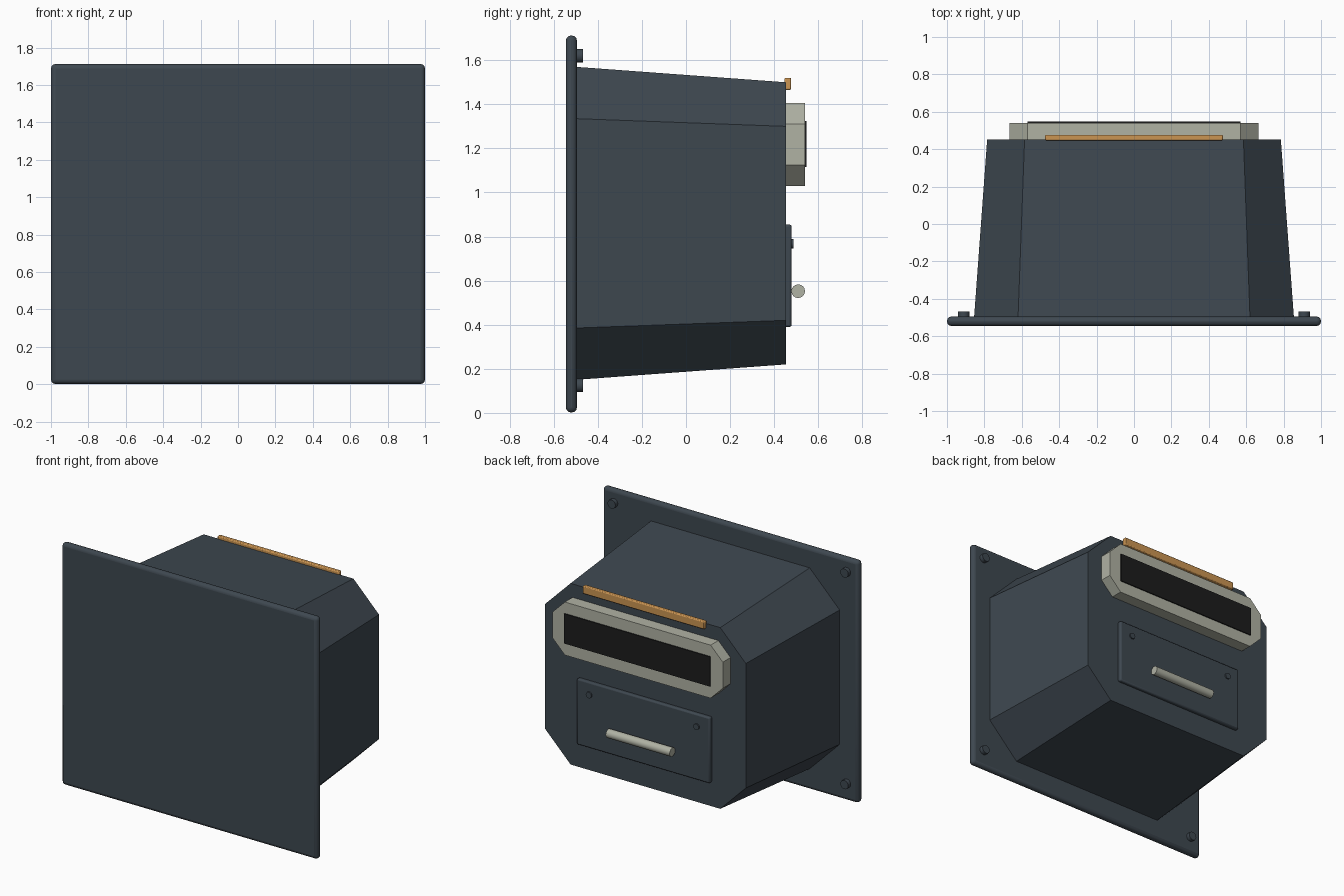
import bpy
import bmesh
from math import radians

if "Cube" in bpy.data.objects:
    bpy.data.objects.remove(bpy.data.objects["Cube"], do_unlink=True)


def material(name, rgb):
    m = bpy.data.materials.new(name)
    m.use_nodes = True
    m.diffuse_color = (*rgb, 1)
    m.node_tree.nodes["Principled BSDF"].inputs["Base Color"].default_value = (*rgb, 1)
    return m


SLATE = material("dark slate", (0.048, 0.064, 0.08))
CREAM = material("warm grey", (0.434, 0.445, 0.371))
AMBER = material("amber", (0.60, 0.30, 0.085))
BLACK = material("screen black", (0.012, 0.012, 0.012))


def box(name, size, centre, mat, bevel=0.0, segments=3):
    bpy.ops.mesh.primitive_cube_add(size=1, location=centre)
    ob = bpy.context.object
    ob.name = name
    ob.scale = size
    bpy.ops.object.transform_apply(location=False, rotation=False, scale=True)
    ob.data.materials.append(mat)
    if bevel:
        mod = ob.modifiers.new("rounded edges", "BEVEL")
        mod.width, mod.segments = bevel, segments
        bpy.ops.object.shade_smooth_by_angle(angle=radians(35))
    return ob


def rod(name, radius, length, centre, rotation, mat, sides=16):
    bpy.ops.mesh.primitive_cylinder_add(vertices=sides, radius=radius, depth=length,
                                        location=centre, rotation=rotation)
    ob = bpy.context.object
    ob.name = name
    ob.data.materials.append(mat)
    bpy.ops.object.shade_smooth_by_angle(angle=radians(35))
    return ob


def chamfered_rect(half_width, bottom, top, cut, y):
    """Eight corners of a rectangle with cut corners, in the plane y."""
    w, i = half_width, half_width - cut
    return [(i, y, bottom), (w, y, bottom + cut), (w, y, top - cut), (i, y, top),
            (-i, y, top), (-w, y, top - cut), (-w, y, bottom + cut), (-i, y, bottom)]


def loft(name, front, back, mat):
    """Closed solid between two matching outlines."""
    bm = bmesh.new()
    a = [bm.verts.new(p) for p in front]
    b = [bm.verts.new(p) for p in back]
    bm.faces.new(a)
    bm.faces.new(b)
    for i in range(len(a)):
        j = (i + 1) % len(a)
        bm.faces.new((a[i], a[j], b[j], b[i]))
    bmesh.ops.recalc_face_normals(bm, faces=bm.faces)
    mesh = bpy.data.meshes.new(name)
    bm.to_mesh(mesh)
    bm.free()
    ob = bpy.data.objects.new(name, mesh)
    bpy.context.collection.objects.link(ob)
    mesh.materials.append(mat)
    return ob


# Front plate and tapering housing
box("front_plate", (2, 0.05, 1.71), (0, -0.52, 0.857), SLATE, 0.023)
loft("housing",
     chamfered_rect(0.855, 0.15, 1.57, 0.235, -0.5),
     chamfered_rect(0.785, 0.22, 1.50, 0.20, 0.453), SLATE)

# Bolts on the back of the plate corners
for side, x in (("left", 0.91), ("right", -0.91)):
    for level, z in (("lower", 0.125), ("upper", 1.62)):
        rod(f"{level}_{side}_bolt", 0.031, 0.035, (x, -0.485, z),
            (radians(90), 0, 0), SLATE)

# Display with chamfered frame, and the light bar above it
loft("display_frame",
     chamfered_rect(0.665, 1.03, 1.405, 0.095, 0.44),
     chamfered_rect(0.665, 1.03, 1.405, 0.095, 0.539), CREAM)
box("display_screen", (1.14, 0.009, 0.21), (0, 0.5425, 1.22), BLACK)
box("light_bar", (0.95, 0.03, 0.055), (0, 0.462, 1.493), AMBER, 0.006, 2)

# Service hatch with handle and two screws
box("hatch", (1.04, 0.035, 0.465), (0, 0.462, 0.622), SLATE, 0.01, 2)
rod("hatch_handle", 0.031, 0.5, (0, 0.509, 0.552), (0, radians(90), 0), CREAM)
for side, x in (("left", 0.42), ("right", -0.42)):
    rod(f"hatch_{side}_screw", 0.022, 0.015, (x, 0.481, 0.767),
        (radians(90), 0, 0), SLATE, 12)
